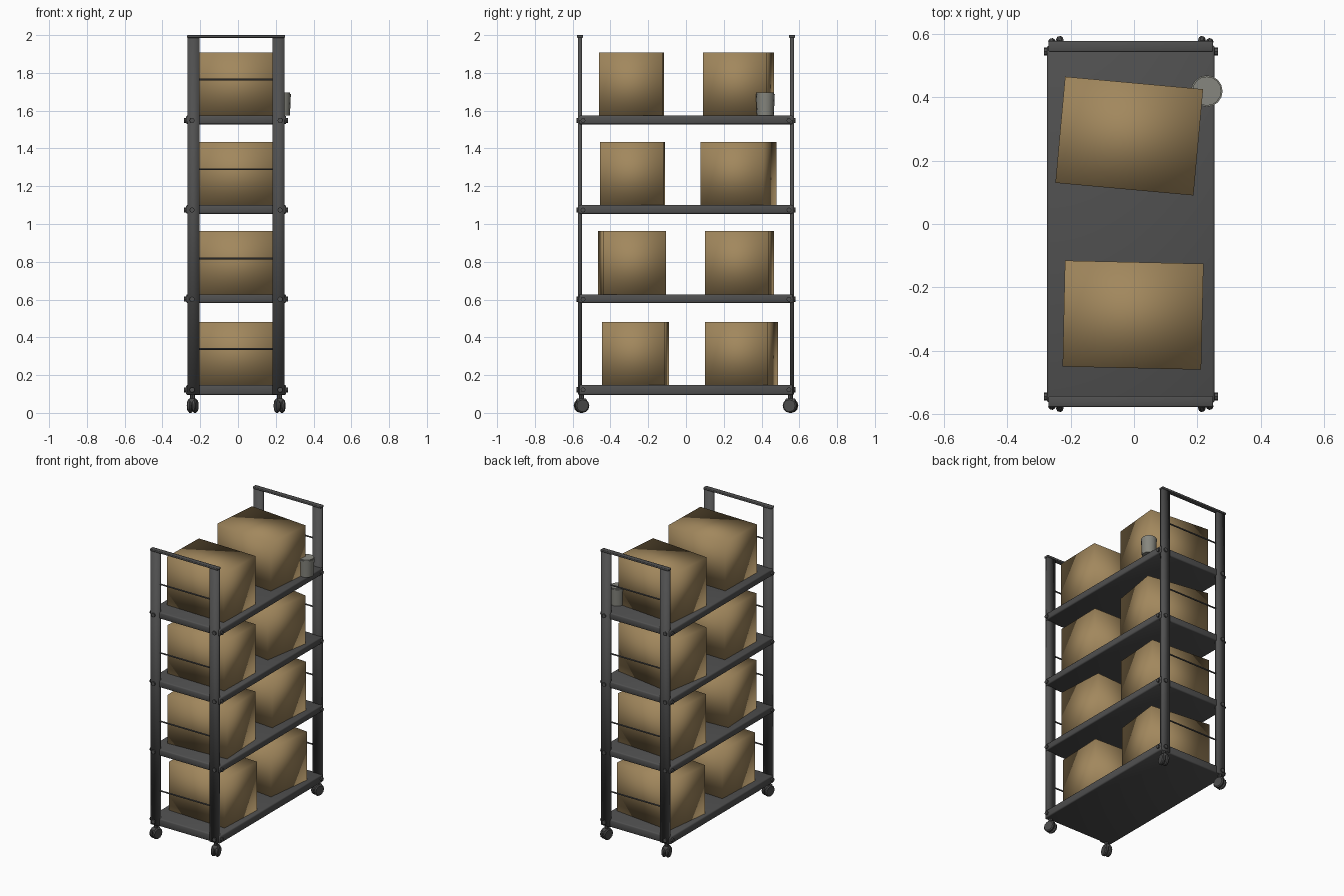
import bpy
from math import radians, pi
from mathutils import Matrix

if "Cube" in bpy.data.objects:
    bpy.data.objects.remove(bpy.data.objects["Cube"], do_unlink=True)


def material(name, color):
    m = bpy.data.materials.new(name)
    m.use_nodes = True
    rgba = (*color, 1)
    m.diffuse_color = rgba
    bsdf = m.node_tree.nodes["Principled BSDF"]
    bsdf.inputs["Base Color"].default_value = rgba
    bsdf.inputs["Roughness"].default_value = 0.7
    return m


METAL = material("dark grey metal", (0.08, 0.08, 0.08))
RUBBER = material("caster grey", (0.07, 0.07, 0.07))
CARD = material("cardboard brown", (0.36, 0.245, 0.11))
TIN = material("pale grey tin", (0.24, 0.24, 0.21))


def finish(name, mat, angle=None):
    ob = bpy.context.object
    ob.name = name
    ob.data.materials.append(mat)
    if angle is None:
        bpy.ops.object.shade_smooth()
    else:
        bpy.ops.object.shade_smooth_by_angle(angle=radians(angle))
    return ob


def block(name, center, size, mat, turn=0, bevel=0):
    bpy.ops.mesh.primitive_cube_add(size=1, location=center)
    ob = bpy.context.object
    ob.data.transform(Matrix.Diagonal((*size, 1)))
    ob.rotation_euler.z = radians(turn)
    finish(name, mat)
    if bevel:
        mod = ob.modifiers.new("rounded edges", "BEVEL")
        mod.width = bevel
        mod.segments = 2
    return ob


def cylinder(name, center, radius, depth, axis, mat, sides=12, turn=0, angle=40):
    bpy.ops.mesh.primitive_cylinder_add(vertices=sides, radius=radius, depth=depth, location=center)
    ob = bpy.context.object
    turned = {"X": Matrix.Rotation(pi / 2, 4, "Y"), "Y": Matrix.Rotation(pi / 2, 4, "X"),
              "Z": Matrix.Identity(4)}[axis]
    ob.data.transform(turned)
    ob.rotation_euler.z = radians(turn)
    return finish(name, mat, angle)


MID = -0.01          # middle of the frame in x
POST_X = 0.225       # post offset from the middle
END_Y = 0.561        # post plane
shelf_tops = [0.148, 0.628, 1.1, 1.574]

# Shelves, with a rounded rail along each end
for i, top in enumerate(shelf_tops):
    thick = 0.053 if i == 0 else 0.046
    block(f"shelf_{i + 1}", (MID, 0, top - thick / 2), (0.53, 1.13, thick), METAL, bevel=0.008)

# Two end frames: posts, top rail, thin guard rods and bolts
for end, ey in (("front", -1), ("back", 1)):
    block(f"{end}_top_rail", (MID, ey * END_Y, 1.993), (0.52, 0.034, 0.014), METAL, bevel=0.004)
    for i, top in enumerate(shelf_tops):
        cylinder(f"{end}_guard_rod_{i + 1}", (MID, ey * 0.556, top + 0.19), 0.005, 0.42, "X", METAL, 8)
    for side, sx in (("right", -1), ("left", 1)):
        x = MID + sx * POST_X
        block(f"{end}_{side}_post", (x, ey * END_Y, 1.043), (0.064, 0.022, 1.89), METAL)
        for i, top in enumerate(shelf_tops):
            z = top - 0.026
            cylinder(f"{end}_{side}_end_bolt_{i + 1}", (x + sx * 0.008, ey * 0.571, z), 0.014, 0.018, "Y", METAL, 8)
            cylinder(f"{end}_{side}_side_bolt_{i + 1}", (MID + sx * 0.264, ey * 0.545, z), 0.013, 0.022, "X", METAL, 8)

# Swivel casters: stem, hood and a pair of small wheels
for end, ey in (("front", -1), ("back", 1)):
    for side, sx in (("right", -1), ("left", 1)):
        x, y, turn = MID + sx * 0.23, ey * 0.553, sx * ey * -15
        cylinder(f"{end}_{side}_caster_stem", (x, y, 0.082), 0.013, 0.036, "Z", RUBBER, 8)
        block(f"{end}_{side}_caster_hood", (x, y, 0.057), (0.034, 0.055, 0.04), RUBBER, turn, 0.01)
        spin = Matrix.Rotation(radians(turn), 3, "Z")
        for part, off in (("inner", -0.013), ("outer", 0.013)):
            shift = spin.col[0] * off
            wheel = cylinder(f"{end}_{side}_{part}_wheel", (x + shift.x, y + shift.y, 0.038),
                             0.038, 0.022, "X", RUBBER, 12, turn)
            mod = wheel.modifiers.new("rounded tread", "BEVEL")
            mod.width = 0.006
            mod.angle_limit = radians(50)

# Cardboard boxes: (front y, front turn, back y, back turn) on each shelf
rows = [(-0.268, -2.5, 0.293, -6.8), (-0.285, 3.3, 0.283, -4),
        (-0.283, -1.2, 0.278, -9.5), (-0.288, -1.3, 0.278, -5.2)]
for i, (fy, fturn, by, bturn) in enumerate(rows):
    z = shelf_tops[i] + 0.167
    block(f"front_box_{i + 1}", (-0.003, fy, z), (0.438, 0.335, 0.334), CARD, fturn)
    block(f"back_box_{i + 1}", (-0.015, by, z), (0.438, 0.337, 0.334), CARD, bturn)

# Small tin on the top shelf, narrowed slightly at the foot and shoulder
tin_z = shelf_tops[-1] + 0.06
cylinder("tin", (0.23, 0.42, tin_z), 0.05, 0.11, "Z", TIN, 16, angle=60)
tin = bpy.context.object
for v in tin.data.vertices:
    if v.co.z < 0:
        v.co.x *= 0.9
        v.co.y *= 0.9
        v.co.z = -0.06
cylinder("tin_lid", (0.23, 0.42, tin_z + 0.057), 0.046, 0.008, "Z", TIN, 16)
